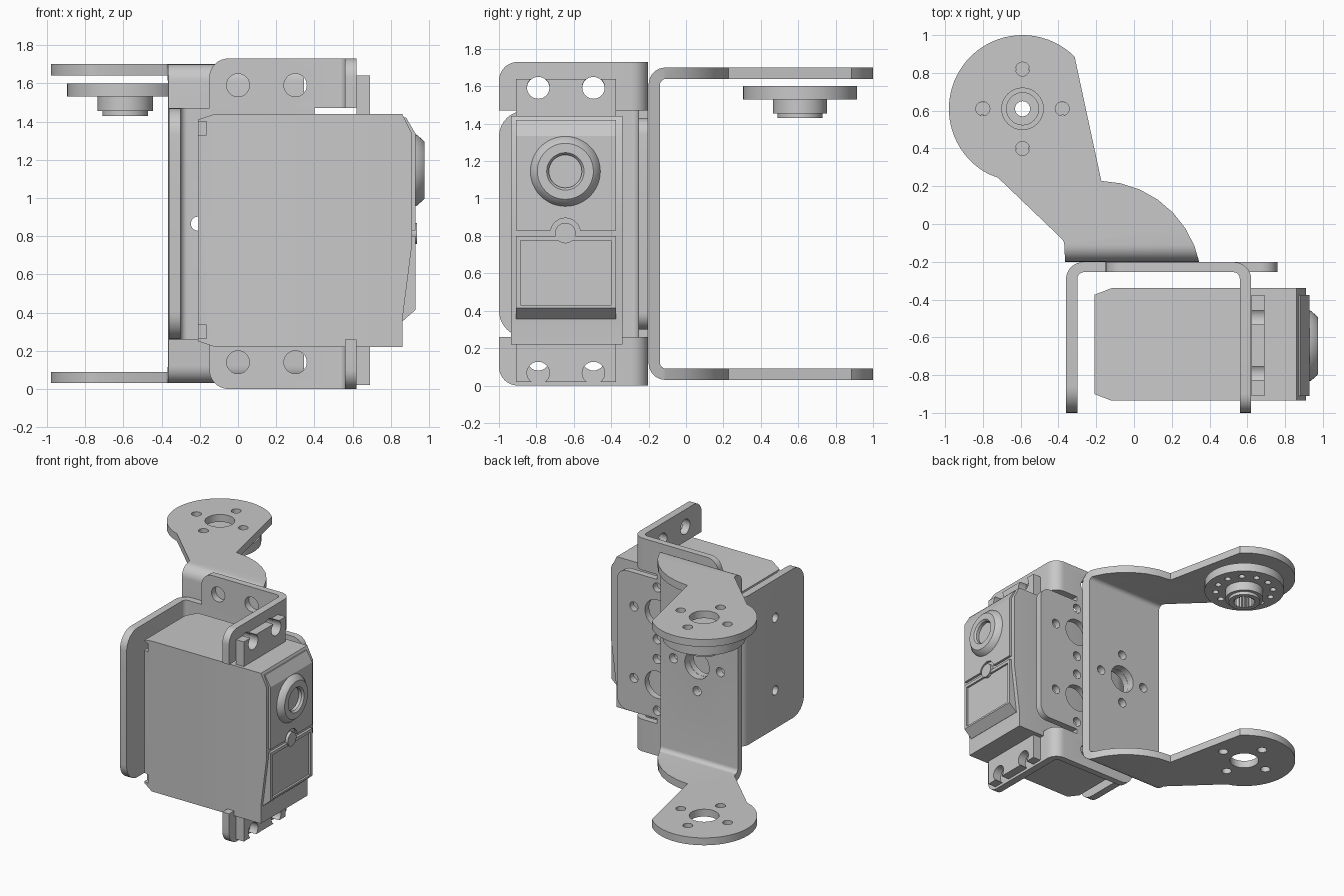
import bpy, bmesh, math
from mathutils import Vector

cube = bpy.data.objects.get("Cube")
if cube:
    bpy.data.objects.remove(cube)

grey = bpy.data.materials.new("neutral_grey")
grey.use_nodes = True
COLOUR = (0.58, 0.58, 0.58, 1)
grey.diffuse_color = COLOUR
grey.node_tree.nodes["Principled BSDF"].inputs["Base Color"].default_value = COLOUR

HEIGHT = 1.73
AXES = {"X": lambda u, v, w: (w, u, v),
        "Y": lambda u, v, w: (u, w, v),
        "Z": lambda u, v, w: (u, v, w)}


def fillet(corners, steps=8):
    """Polygon from (u, v[, radius]) corners, rounding those with a radius."""
    out = []
    for i, c in enumerate(corners):
        p = Vector(c[:2])
        if len(c) < 3:
            out.append(p)
            continue
        a = (Vector(corners[i - 1][:2]) - p).normalized()
        b = (Vector(corners[(i + 1) % len(corners)][:2]) - p).normalized()
        half = math.acos(a.dot(b)) / 2
        mid = p + (a + b).normalized() * c[2] / math.sin(half)
        start = p + a * c[2] / math.tan(half) - mid
        end = p + b * c[2] / math.tan(half) - mid
        first = math.atan2(start.y, start.x)
        sweep = math.atan2(start.x * end.y - start.y * end.x, start.dot(end))
        for k in range(steps + 1):
            t = first + sweep * k / steps
            out.append(mid + c[2] * Vector((math.cos(t), math.sin(t))))
    return out


def rect(u0, u1, v0, v1):
    return [(u0, v0), (u1, v0), (u1, v1), (u0, v1)]


def circle(u, v, r, n=32, a0=0.0, a1=360.0):
    full = a1 - a0 == 360
    count = n if full else n + 1
    angles = [math.radians(a0 + (a1 - a0) * k / n) for k in range(count)]
    return [(u + r * math.cos(a), v + r * math.sin(a)) for a in angles]


def finish(name, bm):
    bmesh.ops.remove_doubles(bm, verts=bm.verts, dist=1e-5)
    bmesh.ops.recalc_face_normals(bm, faces=bm.faces)
    mesh = bpy.data.meshes.new(name)
    bm.to_mesh(mesh)
    bm.free()
    mesh.materials.append(grey)
    obj = bpy.data.objects.new(name, mesh)
    bpy.context.collection.objects.link(obj)
    return obj


def prism(name, outlines, axis, lo, hi):
    """Extrude one or more outlines along an axis."""
    bm = bmesh.new()
    for outline in outlines:
        vs = [bm.verts.new(AXES[axis](p[0], p[1], lo)) for p in outline]
        face = bm.faces.new(vs)
        ext = bmesh.ops.extrude_face_region(bm, geom=[face])
        shift = Vector(AXES[axis](0, 0, hi - lo))
        moved = [g for g in ext["geom"] if isinstance(g, bmesh.types.BMVert)]
        bmesh.ops.translate(bm, verts=moved, vec=shift)
        if face.is_valid and len(face.verts[0].link_faces) < 3:
            bm.faces.new(vs)
    return finish(name, bm)


def lathe(name, profile, axis, u, v, n=48):
    """Revolve a (radius, height) profile about an axis through (u, v)."""
    bm = bmesh.new()
    vs = [bm.verts.new(AXES[axis](u + r, v, h)) for r, h in profile]
    edges = [bm.edges.new(pair) for pair in zip(vs, vs[1:])]
    bmesh.ops.spin(bm, geom=vs + edges, cent=AXES[axis](u, v, 0),
                   axis=AXES[axis](0, 0, 1), angle=math.tau, steps=n)
    return finish(name, bm)


def shape(obj, operation, outlines, axis, lo, hi):
    """Apply a boolean with extruded outlines, then discard the cutter."""
    cutter = prism("cutter", outlines, axis, lo, hi)
    cutter.hide_render = True
    mod = obj.modifiers.new("shape", "BOOLEAN")
    mod.operation, mod.object, mod.solver = operation, cutter, "EXACT"
    bpy.context.view_layer.update()
    dg = bpy.context.evaluated_depsgraph_get()
    mesh = bpy.data.meshes.new_from_object(obj.evaluated_get(dg))
    obj.modifiers.clear()
    obj.data = mesh
    bpy.data.objects.remove(cutter)


def hole_pattern(u, v, big=0.11, small=0.037, reach=0.21):
    return [circle(u, v, big)] + [circle(u + reach * a, v + reach * b, small, 20)
                                  for a, b in ((1, 0), (-1, 0), (0, 1), (0, -1))]


# Swinging bracket: bent strip trimmed to the arm outline
HX, HY = -0.59, 0.61
strip = fillet([(1.1, 0.03), (-0.2, 0.03, 0.09), (-0.2, 1.70, 0.09), (1.1, 1.70),
                (1.1, 1.64), (-0.14, 1.64, 0.035), (-0.14, 0.09, 0.035), (1.1, 0.09)])
bracket = prism("swing_bracket", [strip], "X", -1.1, 0.5)
arm = circle(HX, HY, 0.39, 40, 45, 242) + fillet(
    [(-0.72, 0.245), (-0.37, -0.09, 0.05), (-0.36, -0.3), (0.36, -0.3), (0.36, 0.212, 0.55)])
shape(bracket, "INTERSECT", [arm], "Z", -0.1, 1.9)
shape(bracket, "DIFFERENCE", hole_pattern(HX, HY), "Z", -0.1, 1.9)
shape(bracket, "DIFFERENCE", hole_pattern(0, 0.865), "Y", -0.3, 0)

# Output horn hanging below the upper arm
horn = lathe("output_horn", [(0.04, 1.585), (0.085, 1.585), (0.085, 1.6), (0.305, 1.6),
                             (0.305, 1.53), (0.145, 1.53), (0.145, 1.455), (0.12, 1.455),
                             (0.12, 1.43), (0.04, 1.43), (0.04, 1.585)], "Z", HX, HY)
ring = [circle(HX + 0.22 * math.cos(a), HY + 0.22 * math.sin(a), 0.024, 16)
        for a in (math.tau * (k + 0.5) / 12 for k in range(12))]
shape(horn, "DIFFERENCE", ring, "Z", 1.4, 1.7)
teeth = [p for k in range(24) for p in
         (circle(HX, HY, 0.088, 48)[2 * k], circle(HX, HY, 0.074, 48)[2 * k + 1])]
shape(horn, "DIFFERENCE", [teeth], "Z", 1.4, 1.54)

# Motor holder: side arm and back plate
angle = fillet([(-0.36, -1.0), (-0.36, -0.202, 0.09), (0.76, -0.202), (0.76, -0.255),
                (-0.30, -0.255, 0.035), (-0.30, -1.0)])
holder = prism("holder_back_plate", [angle], "Z", 0.2, 1.55)
front = fillet([(-0.5, 0.26), (0.4, 0.26), (0.4, 0.3), (0.76, 0.3, 0.09),
                (0.76, 1.43, 0.09), (0.4, 1.43), (0.4, 1.47), (-0.5, 1.47)])
shape(holder, "INTERSECT", [front], "Y", -1.2, 0)
side = fillet([(-1.0, 0.26, 0.14), (0, 0.26), (0, 1.47), (-1.0, 1.47, 0.14)])
shape(holder, "INTERSECT", [side], "X", -0.6, 1)
plate_holes = hole_pattern(0, 0.865)
for z in (0.575, 1.155):
    plate_holes += hole_pattern(0.4, z)
shape(holder, "DIFFERENCE", plate_holes, "Y", -0.3, -0.1)
shape(holder, "DIFFERENCE", [circle(-0.63, z, 0.037, 20) for z in (0.57, 1.16)],
      "X", -0.5, -0.2)

# Upper and lower mounting tabs of the holder, with the motor flanges
tab_profile = fillet([(-0.15, -0.202), (0.62, -0.202, 0.09), (0.62, -1.0),
                      (0.56, -1.0), (0.56, -0.255, 0.035), (-0.15, -0.255)])
for place in ("upper", "lower"):
    def mz(z):
        return z if place == "upper" else HEIGHT - z

    lo, hi = sorted((mz(1.47), mz(HEIGHT)))
    tab = prism(place + "_holder_tab", [tab_profile], "Z", lo, hi)
    edge = fillet([(-0.15, mz(HEIGHT), 0.1), (0.9, mz(HEIGHT)), (0.9, mz(1.4)), (-0.15, mz(1.4))])
    shape(tab, "INTERSECT", [edge], "Y", -1.2, 0)
    edge = fillet([(-1.0, mz(HEIGHT), 0.1), (0, mz(HEIGHT)), (0, mz(1.4)), (-1.0, mz(1.4))])
    shape(tab, "INTERSECT", [edge], "X", -0.5, 1)
    shape(tab, "DIFFERENCE", [circle(x, mz(1.59), 0.06) for x in (0, 0.3)], "Y", -0.4, 0)
    shape(tab, "DIFFERENCE", [circle(y, mz(1.59), 0.06) for y in (-0.79, -0.495)], "X", 0.5, 0.8)
    top, base, hole = (1.64, 1.4, 1.593) if place == "upper" else (0.02, 0.24, 0.067)
    flange = prism(place + "_motor_flange", [rect(-0.91, -0.375, *sorted((base, top)))],
                   "X", 0.621, 0.69)
    shape(flange, "DIFFERENCE", [circle(y, hole, 0.06) for y in (-0.79, -0.495)], "X", 0.5, 0.8)

# Motor body with chamfered ends and corner screw notches
body = prism("motor_body", [[(-0.21, 0.25), (-0.12, 0.22), (0.86, 0.22), (0.86, 0.36),
                             (0.91, 0.75), (0.91, 1.34), (0.86, 1.44), (-0.12, 1.44),
                             (-0.21, 1.41)]], "Y", -1.0, -0.3)
shape(body, "INTERSECT", [[(-0.21, -0.9), (-0.12, -0.935), (1, -0.935),
                           (1, -0.34), (-0.12, -0.34), (-0.21, -0.375)]], "Z", 0, 1.6)
notches = [rect(y - 0.05, y + 0.05, z - 0.035, z + 0.035)
           for y in (-0.92, -0.36) for z in (0.30, 1.365)]
shape(body, "DIFFERENCE", notches, "X", -0.3, -0.165)

# Raised lower cover with a framed recess
PY = -0.645
cover = prism("lower_cover", [[(0.8, 0.355), (0.862, 0.355), (0.93, 0.415),
                               (0.93, 0.80), (0.8, 0.80)]], "Y", -0.91, -0.375)
shape(cover, "DIFFERENCE", [rect(-0.885, -0.4, 0.43, 0.775)], "X", 0.914, 1)

# Raised upper cover with a round notch for the screw
upper = prism("upper_cover", [[(0.8, 0.83), (0.93, 0.83), (0.93, 1.335),
                               (0.88, 1.42), (0.8, 1.42)]], "Y", -0.91, -0.375)
shape(upper, "DIFFERENCE", [circle(PY, 0.815, 0.08)], "X", 0.7, 1)
prism("cover_screw", [circle(PY, 0.815, 0.055)], "X", 0.85, 0.937)

# Round output boss
lathe("output_boss", [(0, 0.935), (0.088, 0.935), (0.088, 0.96), (0.1, 0.975), (0.15, 0.975),
                      (0.158, 0.968), (0.185, 0.937), (0.19, 0.92), (0, 0.92)], "X", PY, 1.145)

# Smooth rounded surfaces, keep edges sharp
bpy.ops.object.select_all(action="DESELECT")
for obj in bpy.context.collection.objects:
    if obj.type == "MESH":
        obj.select_set(True)
        bpy.context.view_layer.objects.active = obj
bpy.ops.object.shade_smooth_by_angle(angle=math.radians(30))
